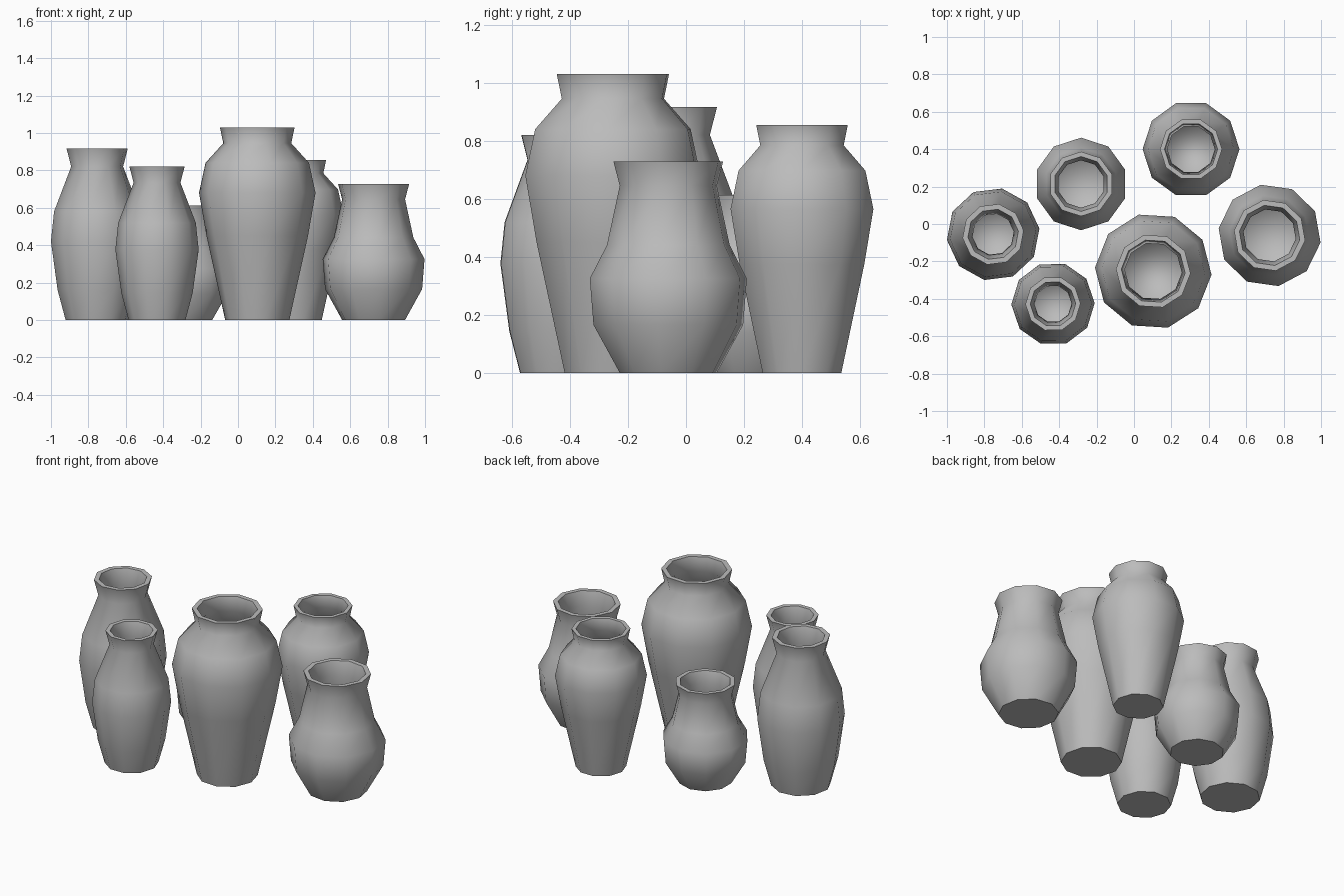
import bpy, bmesh, math

if "Cube" in bpy.data.objects:
    bpy.data.objects.remove(bpy.data.objects["Cube"], do_unlink=True)

SIDES = 10
WALL = 0.029

# Single clay colour
clay = bpy.data.materials.new("grey_clay")
clay.use_nodes = True
colour = (0.5, 0.5, 0.5, 1)
clay.diffuse_color = colour
clay.node_tree.nodes["Principled BSDF"].inputs["Base Color"].default_value = colour

# Outer profiles as (radius, height), base to rim
slender = [(0.17, 0), (0.213, 0.16), (0.249, 0.42), (0.232, 0.58), (0.14, 0.82), (0.165, 0.917)]
shouldered = [(0.172, 0), (0.272, 0.45), (0.312, 0.68), (0.277, 0.84), (0.182, 0.945), (0.2, 1.03)]
round_belly = [(0.17, 0), (0.262, 0.165), (0.275, 0.325), (0.215, 0.44), (0.17, 0.645), (0.192, 0.728)]


def vase(name, profile, x, y, turn=0, width=1, height=1):
    """Ten-sided hollow vase: outer wall, flat rim, inner wall and floor."""
    bm = bmesh.new()

    def ring(r, z):
        angles = [math.radians(turn) + math.tau * i / SIDES for i in range(SIDES)]
        return [bm.verts.new((r * math.cos(a), r * math.sin(a), z)) for a in angles]

    outer = [(r * width, z * height) for r, z in profile]
    inner = [(r - WALL * width, max(z, WALL)) for r, z in reversed(outer)]
    rings = [ring(r, z) for r, z in outer + inner]
    for low, high in zip(rings, rings[1:]):
        for i in range(SIDES):
            j = (i + 1) % SIDES
            bm.faces.new((low[i], low[j], high[j], high[i]))
    bm.faces.new(list(reversed(rings[0])))
    bm.faces.new(rings[-1])
    for f in bm.faces:
        f.smooth = True

    # Crisp edges around the base and both sides of the rim
    n = len(outer)
    for hard in (rings[0], rings[n - 1], rings[n]):
        for i in range(SIDES):
            bm.edges.get((hard[i], hard[(i + 1) % SIDES])).smooth = False

    mesh = bpy.data.meshes.new(name)
    bm.to_mesh(mesh)
    bm.free()
    mesh.materials.append(clay)
    obj = bpy.data.objects.new(name, mesh)
    obj.location = (x, y, 0)
    bpy.context.collection.objects.link(obj)


# Three shapes, each in a large and a small size
vase("large_slender_vase", slender, -0.753, -0.055, 7)
vase("small_slender_vase", slender, -0.433, -0.427, 1, 0.895, 0.895)
vase("large_shouldered_vase", shouldered, 0.103, -0.252, -3.5)
vase("small_shouldered_vase", shouldered, 0.305, 0.4, 0, 0.83, 0.83)
vase("large_round_vase", round_belly, 0.725, -0.061, -8)
vase("small_round_vase", round_belly, -0.283, 0.214, 18, 0.9, 0.842)
